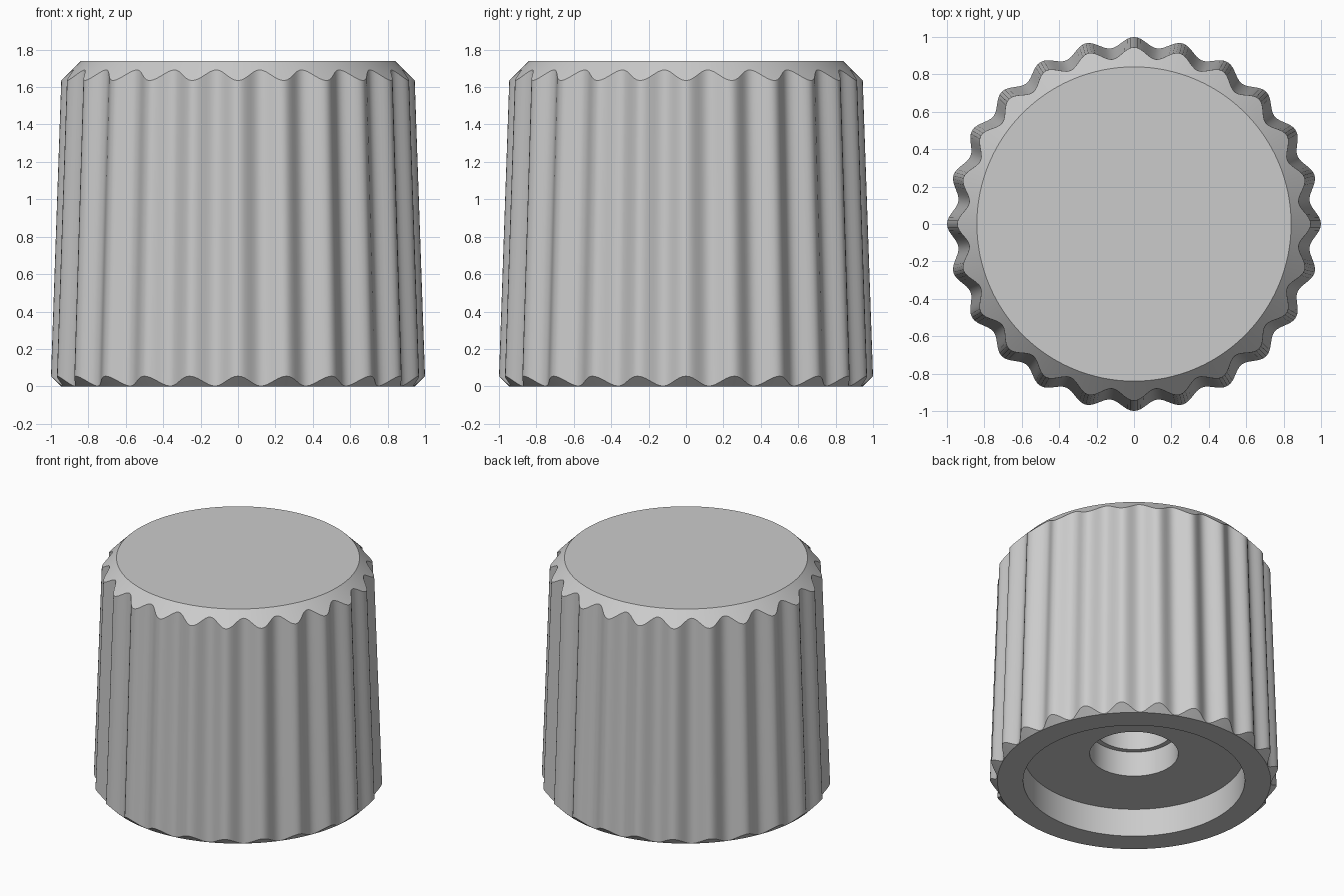
import bpy, bmesh, math

cube = bpy.data.objects.get("Cube")
if cube:
    bpy.data.objects.remove(cube, do_unlink=True)

LOBES, SEGMENTS = 24, 24 * 14
HEIGHT = 1.74
BASE_R, TOP_R = 0.945, 0.84      # flat end radii inside the chamfers
SIDE_R, DRAFT = 1.0017, 0.0347   # tapered side at the lobe crests
FLUTE_DEPTH = 0.055


def fluted_radius(angle):
    return SIDE_R - FLUTE_DEPTH * (1 - math.cos(LOBES * angle)) / 2


def lower_edge(angle):
    # fluted side meets the 45 degree base chamfer
    z = (fluted_radius(angle) - BASE_R) / (1 + DRAFT)
    return BASE_R + z, z


def upper_edge(angle):
    # fluted side meets the 45 degree top chamfer
    z = (TOP_R + HEIGHT - fluted_radius(angle)) / (1 - DRAFT)
    return TOP_R + HEIGHT - z, z


def circle(radius, z):
    return lambda angle: (radius, z)


# Profile from the end of the shaft bore, out under the base, up to the top
profile = [
    circle(0.27, 1.1), circle(0.27, 0.405),      # shaft bore
    circle(0.306, 0.405), circle(0.306, 0.214),  # counterbore
    circle(0.766, 0.214), circle(0.766, 0),      # base recess
    circle(BASE_R, 0), lower_edge, upper_edge, circle(TOP_R, HEIGHT),
]

bm = bmesh.new()
rings = []
for section in profile:
    ring = []
    for i in range(SEGMENTS):
        a = math.tau * i / SEGMENTS
        r, z = section(a)
        ring.append(bm.verts.new((r * math.cos(a), r * math.sin(a), z)))
    rings.append(ring)
for low, high in zip(rings, rings[1:]):
    for i in range(SEGMENTS):
        j = (i + 1) % SEGMENTS
        bm.faces.new((low[i], low[j], high[j], high[i]))
bm.faces.new(rings[0])
bm.faces.new(rings[-1])
bmesh.ops.recalc_face_normals(bm, faces=bm.faces)

mesh = bpy.data.meshes.new("fluted_knob")
bm.to_mesh(mesh)
bm.free()

# Plain grey material
grey = bpy.data.materials.new("plain grey")
grey.use_nodes = True
colour = (0.6, 0.6, 0.6, 1)
grey.diffuse_color = colour
grey.node_tree.nodes["Principled BSDF"].inputs["Base Color"].default_value = colour
mesh.materials.append(grey)

knob = bpy.data.objects.new("fluted_knob", mesh)
bpy.context.collection.objects.link(knob)
bpy.ops.object.select_all(action='DESELECT')
knob.select_set(True)
bpy.context.view_layer.objects.active = knob
bpy.ops.object.shade_smooth_by_angle(angle=math.radians(25))
